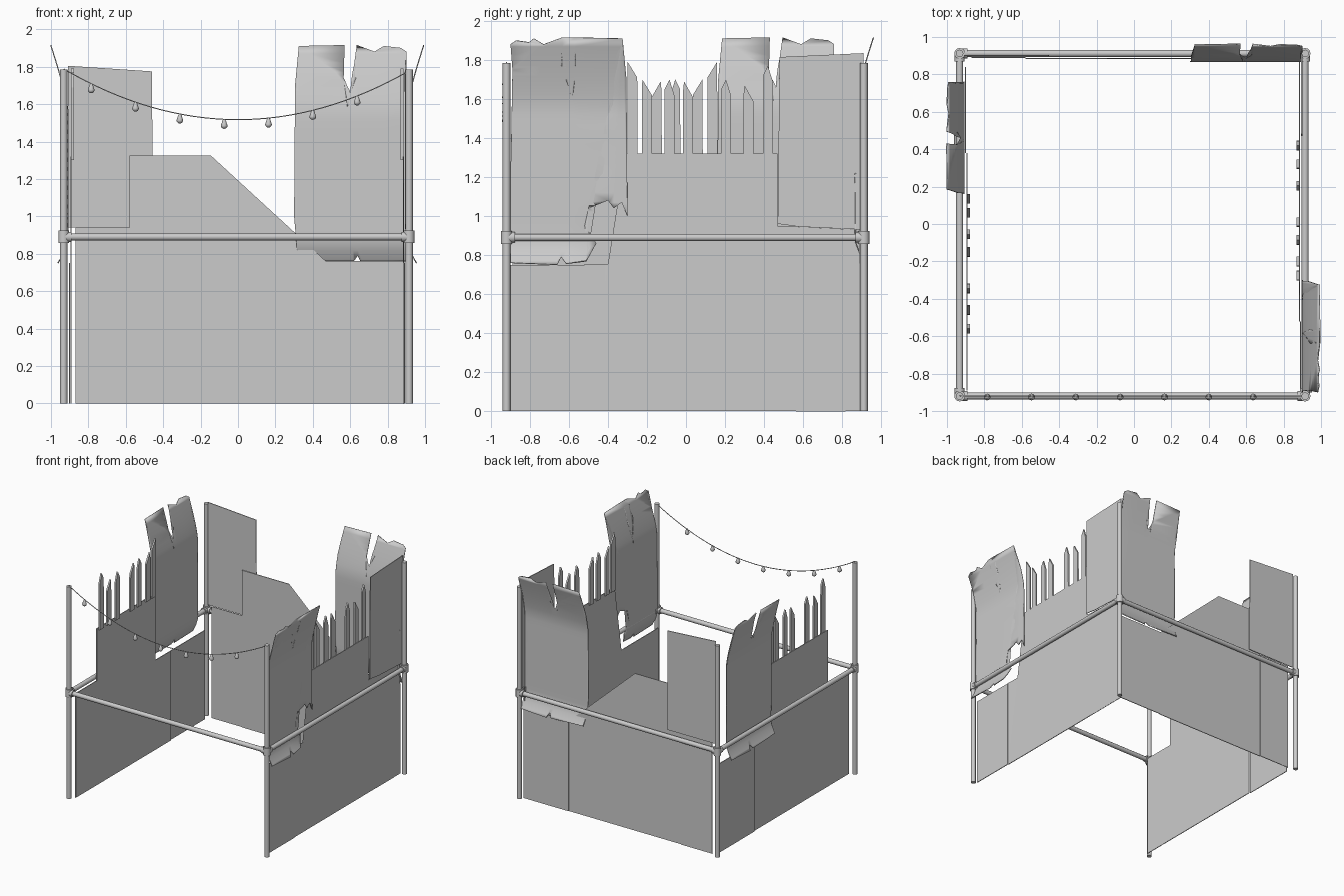
import bpy, bmesh, math
from mathutils import Vector, Matrix

cube = bpy.data.objects.get("Cube")
if cube:
    bpy.data.objects.remove(cube)

grey = bpy.data.materials.new("weathered_grey")
grey.use_nodes = True
colour = (0.6, 0.6, 0.6, 1)
grey.diffuse_color = colour
grey.node_tree.nodes["Principled BSDF"].inputs["Base Color"].default_value = colour


def finish(name, bm, smooth=True):
    bmesh.ops.recalc_face_normals(bm, faces=bm.faces)
    mesh = bpy.data.meshes.new(name)
    bm.to_mesh(mesh)
    bm.free()
    mesh.materials.append(grey)
    ob = bpy.data.objects.new(name, mesh)
    bpy.context.collection.objects.link(ob)
    if smooth:
        bpy.context.view_layer.objects.active = ob
        ob.select_set(True)
        bpy.ops.object.shade_smooth_by_angle(angle=math.radians(35))
        ob.select_set(False)
    return ob


def tube(name, a, b, r, sides=12):
    a, b = Vector(a), Vector(b)
    bm = bmesh.new()
    turn = (b - a).to_track_quat('Z', 'Y').to_matrix().to_4x4()
    bmesh.ops.create_cone(bm, cap_ends=True, segments=sides, radius1=r, radius2=r,
                          depth=(b - a).length, matrix=Matrix.Translation((a + b) / 2) @ turn)
    return finish(name, bm)


def sheet(name, side, outline, w, shift=0, thick=0.006, bend=None):
    """Outline of (along, height) points, stood on one side of the square."""
    bm = bmesh.new()
    bm.faces.new([bm.verts.new((0, u + shift, z)) for u, z in outline])
    bmesh.ops.triangulate(bm, faces=bm.faces)
    if bend:
        for i in range(1, 24):
            bmesh.ops.bisect_plane(bm, geom=bm.verts[:] + bm.edges[:] + bm.faces[:],
                                   plane_co=(0, 0, 0.72 + i * 0.05), plane_no=(0, 0, 1))
    for v in bm.verts:
        v.co.x = w + (bend(v.co.z) if bend else 0)
    bmesh.ops.rotate(bm, verts=bm.verts, matrix=Matrix.Rotation(math.radians(side), 3, 'Z'))
    ob = finish(name, bm, bool(bend))
    mod = ob.modifiers.new("thickness", 'SOLIDIFY')
    mod.thickness = thick
    mod.offset = 0
    return ob


def box_outline(u0, u1, z0, z1):
    return [(u0, z0), (u1, z0), (u1, z1), (u0, z1)]


# Corner posts, rails and joints
L, R, F, B, RAIL = -0.932, 0.915, -0.92, 0.912, 0.89
corners = [(L, F), (R, F), (R, B), (L, B)]
names = ["front_right", "front_left", "back_left", "back_right"]
for i, (x, y) in enumerate(corners):
    tube(names[i] + "_post", (x, y, 0), (x, y, 1.785), 0.02)
    tube(names[i] + "_joint", (x, y, RAIL - 0.033), (x, y, RAIL + 0.033), 0.029)
    nx, ny = corners[(i + 1) % 4]
    a, b = Vector((x, y, RAIL)), Vector((nx, ny, RAIL))
    step = (b - a).normalized() * 0.042
    tube("rail_%d" % i, a, b, 0.019)
    tube("rail_collar_%d" % i, a, a + step, 0.027)
    tube("rail_collar_end_%d" % i, b, b - step, 0.027)


# Torn tall sheets, curling outwards at the top and bottom
def curl(z):
    low = max(0, 0.88 - z) / 0.13
    high = max(0, z - 1.55) / 0.37
    return 0.055 * low ** 1.5 + 0.095 * high ** 1.3


torn_top = [(-0.3, 1.0), (-0.305, 1.7), (-0.325, 1.91), (-0.57, 1.915), (-0.565, 1.74),
            (-0.585, 1.58), (-0.6, 1.66), (-0.64, 1.76), (-0.635, 1.915), (-0.73, 1.88),
            (-0.78, 1.91), (-0.83, 1.87), (-0.87, 1.9), (-0.9, 1.88), (-0.89, 1.75), (-0.9, 1.2)]
torn_base = [(-0.9, 0.76), (-0.66, 0.75), (-0.64, 0.79), (-0.615, 0.755)]
plain = torn_top + torn_base + [(-0.32, 0.765)]
ripped = torn_top + torn_base + [(-0.51, 0.77), (-0.46, 0.86), (-0.52, 0.95), (-0.5, 1.04),
                                 (-0.4, 1.08), (-0.37, 1.04), (-0.33, 1.07)]
sheet("left_torn_sheet", 0, ripped, 0.9, bend=curl)
sheet("back_torn_sheet", 90, plain, 0.868, bend=curl)
sheet("right_torn_sheet", 180, plain, 0.908, shift=0.14, bend=curl)


# Lower panels with small splits along the foot
def split_foot(u0, u1, cracks):
    pts = [(u0, 0)]
    for u, h in cracks:
        pts += [(u - 0.015, 0), (u, h), (u + 0.008, 0)]
    return pts + [(u1, 0)]


cracks = [(0.57, 0.12), (0.82, 0.08)]
stepped = [(0.47, 1.32), (-0.31, 1.32), (-0.31, 0.755), (-0.52, 0.755)]
sheet("left_main_panel", 0, split_foot(-0.52, 0.89, cracks) + [(0.89, 0.93), (0.47, 0.95)]
      + stepped, 0.885)
sheet("left_low_panel", 0, box_outline(-0.9, -0.52, 0, 0.75), 0.89)
sheet("right_main_panel", 180, split_foot(-0.52, 0.75, cracks[:1]) + [(0.75, 0.88), (0.47, 0.88)]
      + stepped, 0.893, shift=0.14)
sheet("right_low_panel", 180, box_outline(-0.84, -0.38, 0, 0.75), 0.9)
sheet("back_main_panel", 90, [(-0.47, 0), (0.58, 0), (0.58, 1.325), (0.145, 1.325), (0.145, 0.9),
                              (-0.3, 0.9), (-0.3, 0.76), (-0.47, 0.76)], 0.885)
sheet("back_low_panel", 90, box_outline(-0.89, -0.47, 0, 0.76), 0.89)
sheet("back_end_panel", 90, split_foot(0.58, 0.87, [(0.82, 0.12)]) + [(0.87, 0.94), (0.58, 0.94)],
      0.89)

# Upper boards beside the back right and back left posts
board = [(0.47, 0.96), (0.58, 0.945), (0.91, 0.93), (0.91, 1.835), (0.48, 1.815)]
sheet("left_upper_board", 0, board, 0.897)
sheet("back_upper_board", 90, [(0.455, 0.94), (0.91, 0.94), (0.91, 1.805), (0.46, 1.775)], 0.9)

# Broken pickets above the side panels: position, height, tip offset
pickets = [(-0.275, 1.79, -0.024), (-0.2, 1.7, -0.024), (-0.085, 1.7, 0), (0.01, 1.69, -0.02),
           (0.205, 1.7, 0), (0.32, 1.67, -0.02), (0.42, 1.77, 0.0)]
for label, side, w, shift in (("left", 0, 0.885, 0), ("right", 180, 0.893, 0.14)):
    for i, (u, h, tip) in enumerate(pickets):
        shape = [(u - 0.026, 1.3), (u + 0.026, 1.3), (u + 0.025, h - 0.08), (u + tip, h),
                 (u - 0.025, h - 0.05)]
        sheet("%s_picket_%d" % (label, i), side, shape, w - 0.008, shift, thick=0.014)

# Sagging string of lights along the front
cable = bpy.data.curves.new("light_string", 'CURVE')
cable.dimensions = '3D'
cable.bevel_depth = 0.003
cable.bevel_resolution = 1
line = cable.splines.new('POLY')
line.points.add(32)


def sag(x):
    return 1.517 + 0.312 * x * x


for i, p in enumerate(line.points):
    x = L + (R - L) * i / 32
    p.co = (x, F, sag(x), 1)
cable.materials.append(grey)
bpy.context.collection.objects.link(bpy.data.objects.new("light_string", cable))

# Teardrop bulbs
for i in range(7):
    x = -0.785 + i * 0.237
    bm = bmesh.new()
    bmesh.ops.create_uvsphere(bm, u_segments=12, v_segments=8, radius=0.018)
    for v in bm.verts:
        if v.co.z > 0:
            v.co.z *= 1.9
            v.co.x *= 0.8
            v.co.y *= 0.8
    bmesh.ops.translate(bm, verts=bm.verts, vec=(x, F - 0.005, sag(x) - 0.033))
    finish("bulb_%d" % i, bm)
